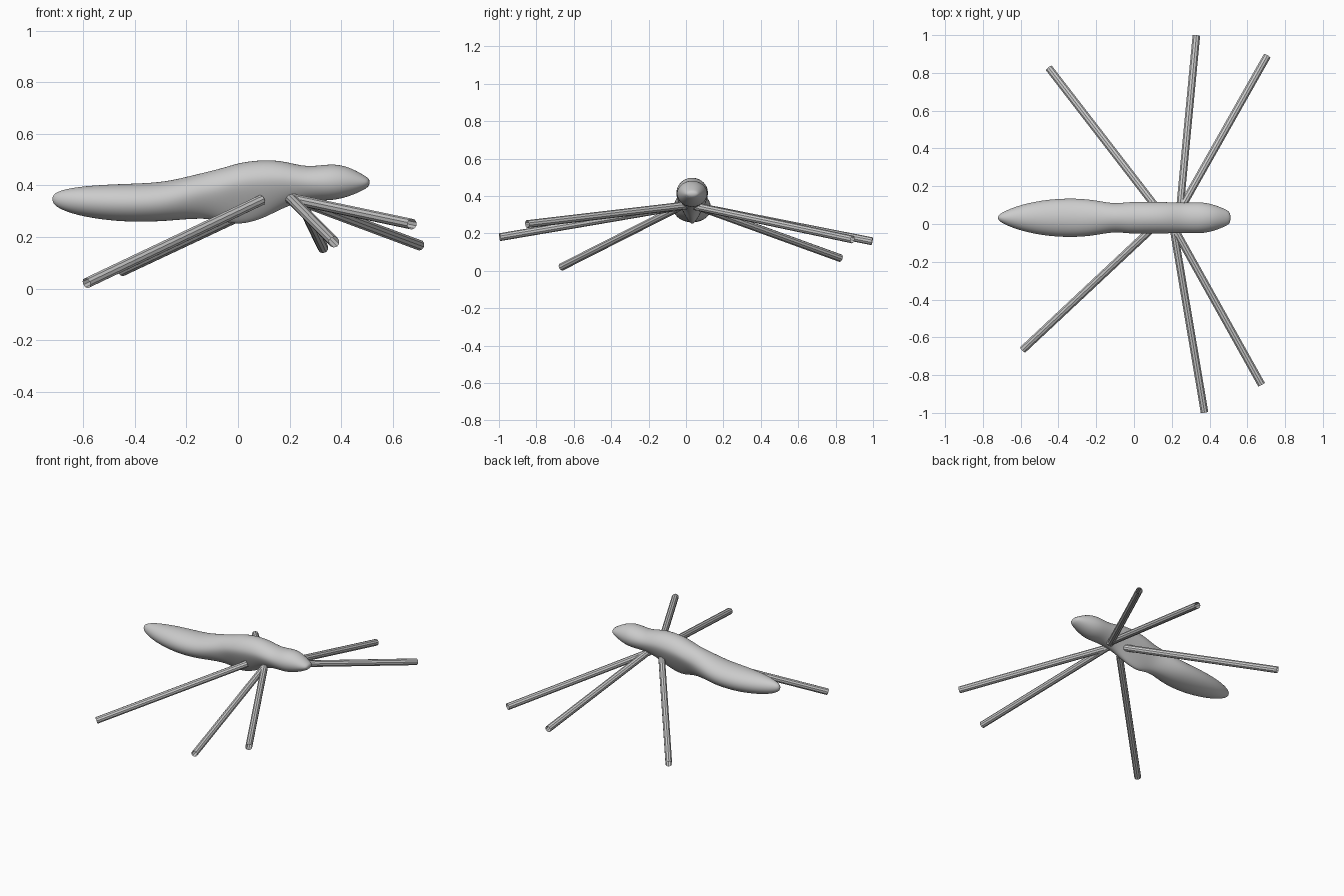
import bpy, bmesh, math
from mathutils import Vector

cube = bpy.data.objects.get("Cube")
if cube:
    bpy.data.objects.remove(cube, do_unlink=True)


def material(name, rgb):
    m = bpy.data.materials.new(name)
    m.use_nodes = True
    m.diffuse_color = (*rgb, 1)
    m.node_tree.nodes["Principled BSDF"].inputs["Base Color"].default_value = (*rgb, 1)
    return m


grey = material("plain_grey", (0.6, 0.6, 0.6))
MID_Y = 0.033
SIDES = 16


def finish(name, bm):
    bmesh.ops.recalc_face_normals(bm, faces=bm.faces)
    mesh = bpy.data.meshes.new(name)
    bm.to_mesh(mesh)
    bm.free()
    mesh.materials.append(grey)
    obj = bpy.data.objects.new(name, mesh)
    bpy.context.collection.objects.link(obj)
    return obj


# Body stations from tail to head: x, top z, bottom z, half width, belly taper
stations = [
    (-0.722, 0.363, 0.332, 0.012, 0),
    (-0.69, 0.383, 0.305, 0.034, 0),
    (-0.60, 0.400, 0.276, 0.072, 0),
    (-0.45, 0.408, 0.256, 0.102, 0),
    (-0.30, 0.412, 0.258, 0.106, 0),
    (-0.20, 0.435, 0.268, 0.095, 0.1),
    (-0.11, 0.457, 0.270, 0.077, 0.25),
    (-0.05, 0.472, 0.256, 0.084, 0.5),
    (0.01, 0.492, 0.243, 0.089, 0.6),
    (0.10, 0.502, 0.268, 0.087, 0.5),
    (0.18, 0.497, 0.315, 0.086, 0.3),
    (0.27, 0.470, 0.342, 0.080, 0.1),
    (0.36, 0.488, 0.338, 0.087, 0),
    (0.43, 0.475, 0.355, 0.069, 0),
    (0.49, 0.440, 0.382, 0.044, 0),
    (0.512, 0.425, 0.400, 0.026, 0),
]


def make_body():
    bm = bmesh.new()
    rings = []
    for x, top, bottom, half, taper in stations:
        # Tapered sections carry their widest point higher up
        mid = bottom + (top - bottom) * (0.5 + 0.25 * taper)
        ring = []
        for i in range(SIDES):
            a = math.tau * i / SIDES
            s = math.sin(a)
            height = (top - mid) if s > 0 else (mid - bottom)
            width = half * (1 - taper * max(0, -s))
            ring.append(bm.verts.new((x, MID_Y + width * math.cos(a), mid + height * s)))
        rings.append(ring)
    for a, b in zip(rings, rings[1:]):
        for i in range(SIDES):
            j = (i + 1) % SIDES
            bm.faces.new((a[i], a[j], b[j], b[i]))
    bm.faces.new(rings[0])
    bm.faces.new(rings[-1])
    body = finish("body", bm)
    sub = body.modifiers.new("smooth_surface", "SUBSURF")
    sub.levels = sub.render_levels = 2
    for p in body.data.polygons:
        p.use_smooth = True


# Legs: straight open tubes from the underside of the body to the foot
def make_leg(name, hip, foot, radius=0.021, sides=10):
    hip, foot = Vector(hip), Vector(foot)
    axis = foot - hip
    bm = bmesh.new()
    bmesh.ops.create_cone(bm, cap_ends=False, segments=sides, radius1=radius,
                          radius2=radius, depth=axis.length)
    turn = axis.to_track_quat("Z", "Y").to_matrix().to_4x4()
    turn.translation = (hip + foot) / 2
    bm.transform(turn)
    finish(name, bm)


make_body()
legs = {
    "front_left_leg": ((0.23, 0.05, 0.345), (0.705, 0.89, 0.168)),
    "front_right_leg": ((0.20, 0.00, 0.350), (0.675, -0.85, 0.250)),
    "middle_left_leg": ((0.24, 0.05, 0.345), (0.330, 0.996, 0.158)),
    "middle_right_leg": ((0.205, 0.00, 0.350), (0.373, -0.996, 0.180)),
    "back_left_leg": ((0.14, 0.06, 0.345), (-0.450, 0.825, 0.068)),
    "back_right_leg": ((0.09, -0.03, 0.343), (-0.588, -0.665, 0.021)),
}
for leg, (hip, foot) in legs.items():
    make_leg(leg, hip, foot)
